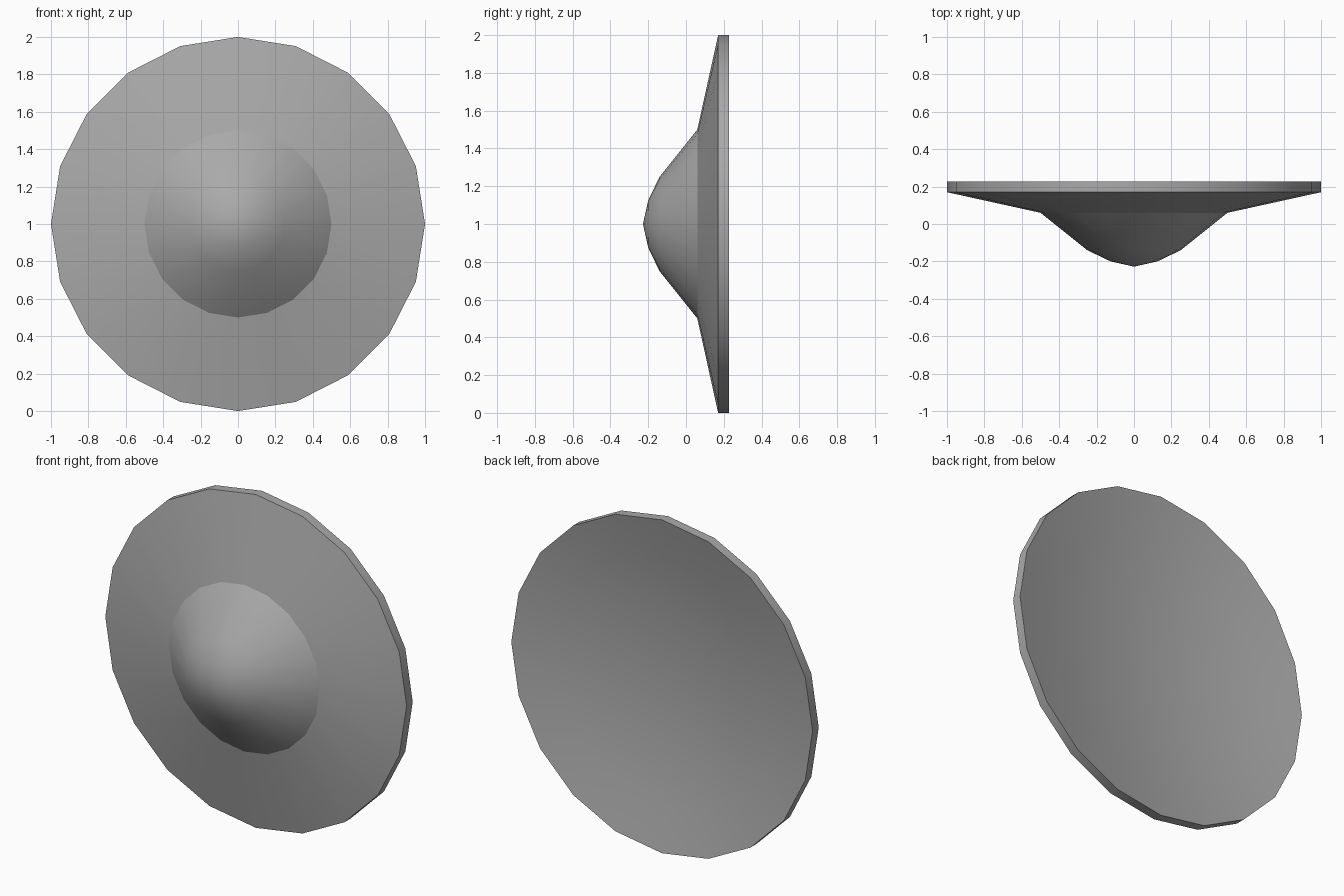
import bpy, bmesh, math
from mathutils import Matrix

SIDES = 20

cube = bpy.data.objects.get("Cube")
if cube:
    bpy.data.objects.remove(cube, do_unlink=True)

grey = bpy.data.materials.new("mid_grey")
grey.use_nodes = True
colour = (0.4, 0.4, 0.4, 1)
grey.diffuse_color = colour
grey.node_tree.nodes["Principled BSDF"].inputs["Base Color"].default_value = colour

# Front boss, sloping flange and rim as (radius, y)
profile = [(0, -0.228), (0.125, -0.2), (0.25, -0.14), (0.5, 0.06),
           (1, 0.17), (1, 0.228)]

# Shallow concave back, from the rim to the centre
DEPTH = 0.12
for r in (0.75, 0.5, 0.25, 0):
    profile.append((r, 0.228 - DEPTH * (1 - r * r)))

# Spin the closed profile round the y axis
bm = bmesh.new()
verts = [bm.verts.new((0, y, r)) for r, y in profile]
edges = [bm.edges.new(pair) for pair in zip(verts, verts[1:])]
bmesh.ops.spin(bm, geom=verts + edges, cent=(0, 0, 0), axis=(0, 1, 0),
               angle=math.tau, steps=SIDES)
bmesh.ops.remove_doubles(bm, verts=bm.verts, dist=0.0005)
bmesh.ops.recalc_face_normals(bm, faces=bm.faces)
bmesh.ops.transform(bm, matrix=Matrix.Translation((0, 0, 1)), verts=bm.verts)

mesh = bpy.data.meshes.new("dish")
bm.to_mesh(mesh)
bm.free()
mesh.materials.append(grey)
dish = bpy.data.objects.new("dish", mesh)
bpy.context.collection.objects.link(dish)

# Smooth surfaces with sharp rim and boss edges
bpy.ops.object.select_all(action="DESELECT")
dish.select_set(True)
bpy.context.view_layer.objects.active = dish
bpy.ops.object.shade_smooth_by_angle(angle=math.radians(22))
